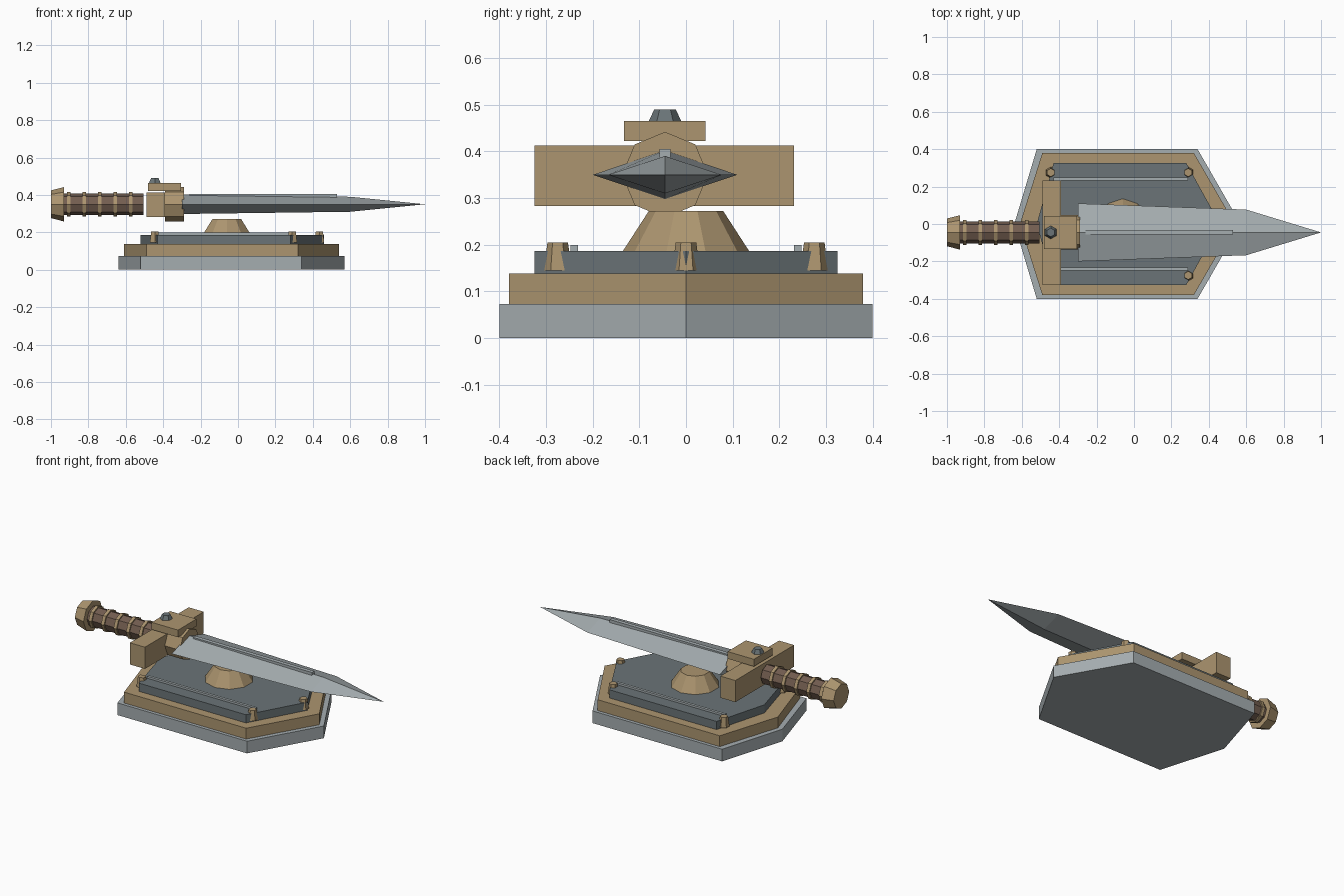
import bpy, bmesh, math
from mathutils import Matrix

if "Cube" in bpy.data.objects:
    bpy.data.objects.remove(bpy.data.objects["Cube"])


def material(name, rgb):
    m = bpy.data.materials.new(name)
    m.use_nodes = True
    m.diffuse_color = (*rgb, 1)
    m.node_tree.nodes["Principled BSDF"].inputs["Base Color"].default_value = (*rgb, 1)
    return m


steel = material("pale steel", (0.376, 0.418, 0.434))
slate = material("dark slate", (0.145, 0.175, 0.185))
bronze = material("bronze", (0.413, 0.300, 0.160))
leather = material("brown leather", (0.170, 0.110, 0.080))

SY, SZ = -0.045, 0.35  # sword axis


def finish(name, bm, mat):
    bmesh.ops.recalc_face_normals(bm, faces=bm.faces)
    me = bpy.data.meshes.new(name)
    bm.to_mesh(me)
    bm.free()
    me.materials.append(mat)
    ob = bpy.data.objects.new(name, me)
    bpy.context.collection.objects.link(ob)
    return ob


def box(name, mat, xs, ys, zs):
    bm = bmesh.new()
    bmesh.ops.create_cube(bm, size=1)
    for v in bm.verts:
        v.co = [r[0] if c < 0 else r[1] for c, r in zip(v.co, (xs, ys, zs))]
    return finish(name, bm, mat)


def cone(name, mat, x, y, z0, z1, r0, r1, sides):
    bm = bmesh.new()
    bmesh.ops.create_cone(bm, cap_ends=True, segments=sides, radius1=r0, radius2=r1,
                          depth=z1 - z0, matrix=Matrix.Translation((x, y, (z0 + z1) / 2)))
    return finish(name, bm, mat)


def rod(name, mat, x0, x1, r0, r1, sides=8):
    """Faceted piece lying along the sword axis."""
    bm = bmesh.new()
    place = Matrix.Translation(((x0 + x1) / 2, SY, SZ)) @ Matrix.Rotation(math.pi / 2, 4, 'Y')
    bmesh.ops.create_cone(bm, cap_ends=True, segments=sides, radius1=r0, radius2=r1,
                          depth=x1 - x0, matrix=place)
    return finish(name, bm, mat)


def tier(name, mat, tail, back, front, tip, half, z0, z1):
    """Six-sided shield slab."""
    bm = bmesh.new()
    outline = [(tail, 0), (back, -half), (front, -half), (tip, 0), (front, half), (back, half)]
    face = bm.faces.new([bm.verts.new((x, y, z0)) for x, y in outline])
    top = bmesh.ops.extrude_face_region(bm, geom=[face])["geom"]
    bmesh.ops.translate(bm, vec=(0, 0, z1 - z0),
                        verts=[g for g in top if isinstance(g, bmesh.types.BMVert)])
    if not any(f.calc_center_median().z == z0 for f in bm.faces):
        bmesh.ops.holes_fill(bm, edges=bm.edges)
    return finish(name, bm, mat)


# Shield base
tier("base_slab", steel, -0.64, -0.52, 0.34, 0.57, 0.40, 0, 0.073)
tier("middle_slab", bronze, -0.61, -0.49, 0.32, 0.54, 0.38, 0.073, 0.138)
tier("top_slab", slate, -0.52, -0.43, 0.28, 0.46, 0.325, 0.138, 0.187)
cone("centre_boss", bronze, -0.06, 0, 0.187, 0.272, 0.135, 0.08, 10)
cone("tip_stud", bronze, 0.435, 0, 0.145, 0.205, 0.03, 0.022, 6)
for side, s in (("right", -1), ("left", 1)):
    box(side + "_rail", steel, (-0.43, 0.29), (s * 0.24 - 0.008, s * 0.24 + 0.008), (0.185, 0.199))
    for end, x in (("rear", -0.445), ("front", 0.29)):
        cone(f"{side}_{end}_stud", bronze, x, s * 0.275, 0.145, 0.205, 0.03, 0.022, 6)

# Blade: diamond section tapering to a point
bm = bmesh.new()
rings = []
for x, w, h in ((-0.3, 0.155, 0.052), (0.6, 0.122, 0.04)):
    rings.append([bm.verts.new((x, SY + a * w, SZ + b * h))
                  for a, b in ((1, 0), (0, 1), (-1, 0), (0, -1))])
point = bm.verts.new((1, SY, SZ))
bm.faces.new(rings[0])
for i in range(4):
    j = (i + 1) % 4
    bm.faces.new((rings[0][i], rings[0][j], rings[1][j], rings[1][i]))
    bm.faces.new((rings[1][i], rings[1][j], point))
finish("blade", bm, steel)
box("blade_ridge", steel, (-0.26, 0.53), (SY - 0.012, SY + 0.012), (0.385, 0.405))

# Hilt
box("cross_guard", bronze, (-0.49, -0.39), (-0.325, 0.232), (0.283, 0.413))
rod("blade_collar", bronze, -0.39, -0.29, 0.092, 0.092)
box("guard_plate", bronze, (-0.48, -0.305), (-0.133, 0.042), (0.422, 0.465))
cone("plate_stud", slate, -0.445, SY, 0.465, 0.49, 0.035, 0.023, 6)
rod("grip", leather, -0.935, -0.505, 0.058, 0.058)
for i in range(5):
    x = -0.905 + i * 0.083
    rod(f"grip_ring_{i + 1}", bronze, x - 0.01, x + 0.01, 0.066, 0.066)
rod("pommel", bronze, -1, -0.93, 0.074, 0.092)
